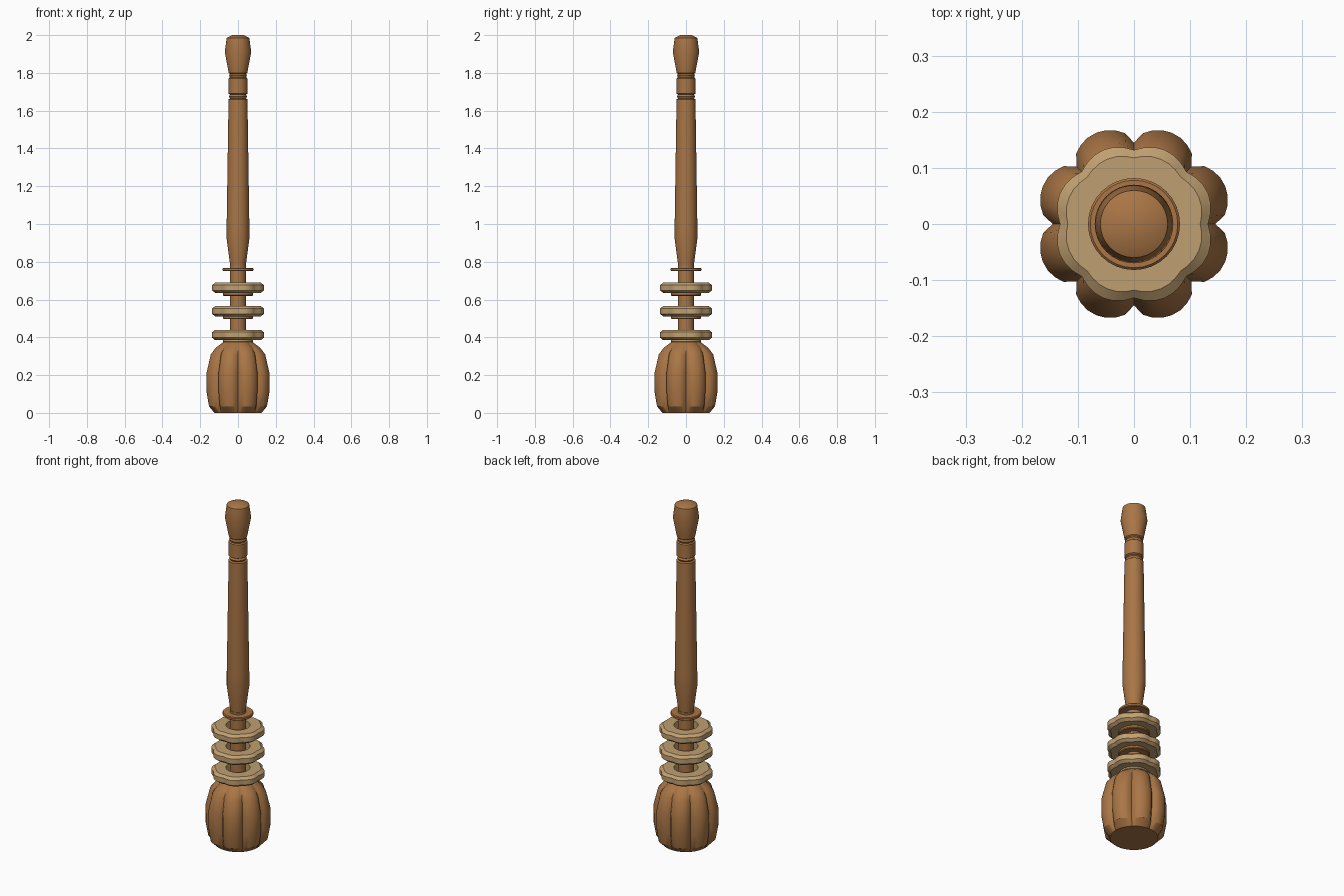
import bpy
import bmesh
from math import sin, cos, pi, radians

cube = bpy.data.objects.get("Cube")
if cube:
    bpy.data.objects.remove(cube)


def material(name, colour):
    m = bpy.data.materials.new(name)
    m.use_nodes = True
    m.diffuse_color = (*colour, 1)
    m.node_tree.nodes["Principled BSDF"].inputs["Base Color"].default_value = (*colour, 1)
    return m


brown = material("warm brown wood", (0.40, 0.18, 0.06))
tan = material("pale tan wood", (0.53, 0.35, 0.165))


def lathe(name, profile, mat, segments=32, closed=False, power=0.6):
    """Spin (z, radius, lobe depth) rows; lobes swell outward eight times round."""
    bm = bmesh.new()
    loops = []
    for z, r, lobe in profile:
        loop = []
        for i in range(segments):
            a = 2 * pi * i / segments
            rad = r + lobe * abs(sin(4 * a)) ** power
            loop.append(bm.verts.new((rad * cos(a), rad * sin(a), z)))
        loops.append(loop)
    pairs = list(zip(loops, loops[1:]))
    if closed:
        pairs.append((loops[-1], loops[0]))
    else:
        bm.faces.new(loops[0][::-1])
        bm.faces.new(loops[-1])
    for low, high in pairs:
        for i in range(segments):
            j = (i + 1) % segments
            bm.faces.new((low[i], low[j], high[j], high[i]))
    bmesh.ops.recalc_face_normals(bm, faces=bm.faces)
    mesh = bpy.data.meshes.new(name)
    bm.to_mesh(mesh)
    bm.free()
    mesh.materials.append(mat)
    obj = bpy.data.objects.new(name, mesh)
    bpy.context.collection.objects.link(obj)
    bpy.ops.object.select_all(action="DESELECT")
    obj.select_set(True)
    bpy.context.view_layer.objects.active = obj
    bpy.ops.object.shade_smooth_by_angle(angle=radians(30))
    return obj


def plain(rows):
    return [(z, r, 0) for z, r in rows]


# Fluted head: round at the base and neck, lobed in between
lathe("fluted_head", [
    (0, 0.125, 0), (0.035, 0.137, 0.024), (0.11, 0.144, 0.031),
    (0.21, 0.145, 0.031), (0.31, 0.128, 0.023), (0.345, 0.108, 0.014),
    (0.375, 0.078, 0)], brown, segments=64)

# Thin spindle carrying the loose rings
lathe("spindle", plain([(0.36, 0.043), (0.78, 0.043)]), brown)

# Turned handle with two grooves and a knob
lathe("handle", plain([
    (0.77, 0.040), (0.92, 0.060), (1.00, 0.060), (1.66, 0.050),
    (1.665, 0.042), (1.675, 0.047), (1.685, 0.042), (1.69, 0.050),
    (1.77, 0.050), (1.775, 0.043), (1.785, 0.047), (1.795, 0.043),
    (1.80, 0.049), (1.91, 0.070), (1.985, 0.060), (2.00, 0.030)]), brown)

# Collars between the rings
for name, z, r, mat in (("upper_collar", 0.75, 0.082, brown),
                        ("middle_collar", 0.62, 0.080, brown),
                        ("lower_collar", 0.497, 0.080, brown),
                        ("neck_collar", 0.373, 0.080, tan)):
    lathe(name, plain([(z, r - 0.004), (z + 0.004, r),
                       (z + 0.014, r), (z + 0.018, r - 0.004)]), mat)

# Loose scalloped rings with open centres
for name, z in (("lower_ring", 0.385), ("middle_ring", 0.511), ("upper_ring", 0.635)):
    lathe(name, [
        (z, 0.065, 0), (z, 0.118, 0.007), (z + 0.013, 0.132, 0.011),
        (z + 0.042, 0.132, 0.011), (z + 0.055, 0.118, 0.007), (z + 0.055, 0.065, 0)],
        tan, segments=48, closed=True, power=1)
